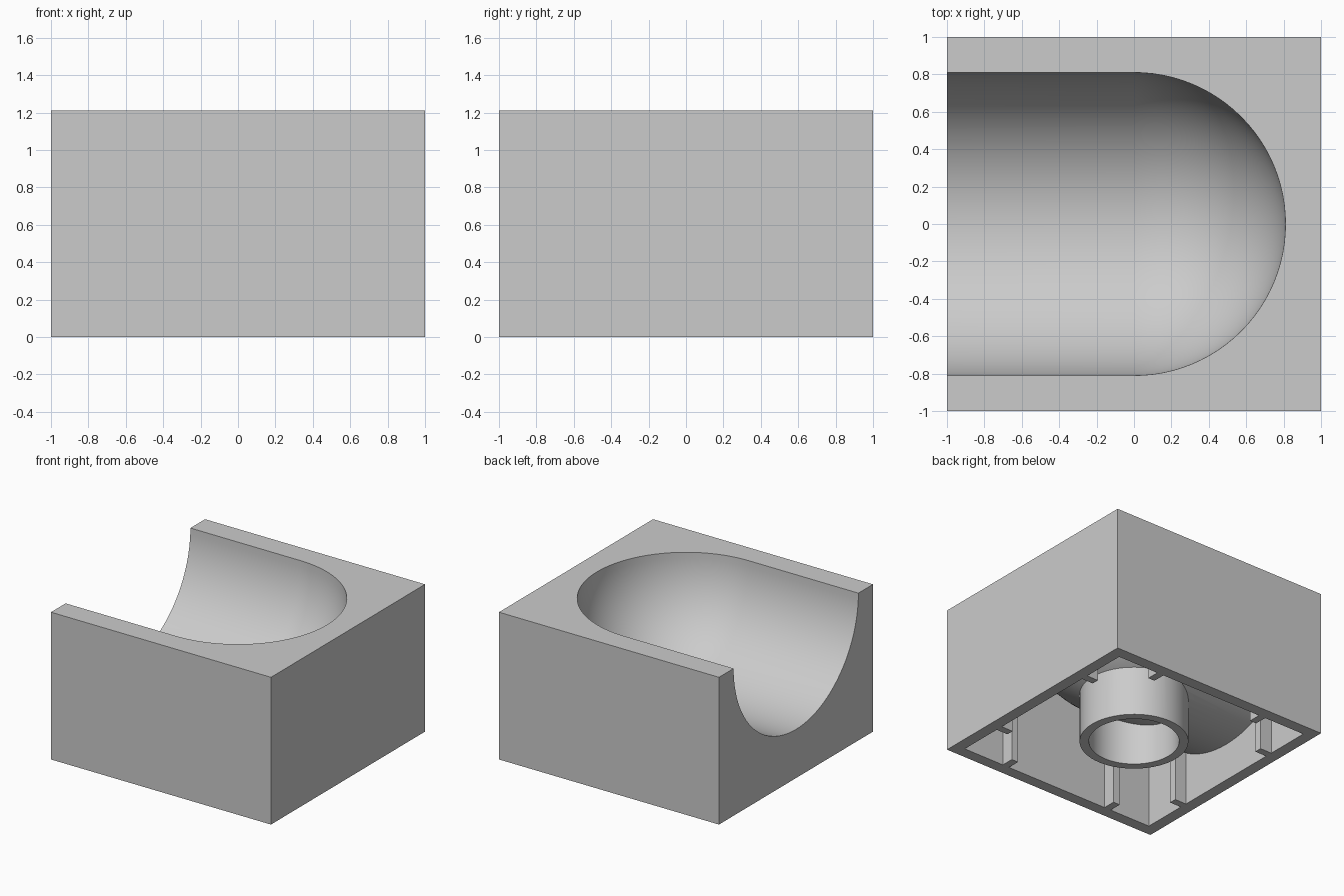
import bpy, bmesh, math

if "Cube" in bpy.data.objects:
    bpy.data.objects.remove(bpy.data.objects["Cube"])

H = 1.21          # block height
WALL = 0.095      # outer wall thickness
IN = 1 - WALL     # inner wall position

grey = bpy.data.materials.new("light_grey")
grey.diffuse_color = (0.6, 0.6, 0.6, 1)
grey.use_nodes = True
grey.node_tree.nodes["Principled BSDF"].inputs["Base Color"].default_value = grey.diffuse_color


def make(name, bm):
    bmesh.ops.recalc_face_normals(bm, faces=bm.faces[:])
    me = bpy.data.meshes.new(name)
    bm.to_mesh(me)
    bm.free()
    me.materials.append(grey)
    ob = bpy.data.objects.new(name, me)
    bpy.context.collection.objects.link(ob)
    return ob


def box(name, x0, x1, y0, y1, z0, z1):
    bm = bmesh.new()
    bmesh.ops.create_cube(bm, size=1)
    for v in bm.verts:
        v.co = ((x0 + x1) / 2 + v.co.x * (x1 - x0),
                (y0 + y1) / 2 + v.co.y * (y1 - y0),
                (z0 + z1) / 2 + v.co.z * (z1 - z0))
    return make(name, bm)


def cylinder(name, r, z0, z1):
    bm = bmesh.new()
    bmesh.ops.create_cone(bm, cap_ends=True, segments=64, radius1=r, radius2=r, depth=z1 - z0)
    bmesh.ops.translate(bm, verts=bm.verts[:], vec=(0, 0, (z0 + z1) / 2))
    return make(name, bm)


def trough(name, r, rows=24, segs=48):
    """Half-round channel running to -x with a quarter-sphere end at +x."""
    bm = bmesh.new()
    levels = [(r, H + 0.3)]
    for i in range(rows + 1):
        a = math.pi / 2 * i / rows
        levels.append((r * math.cos(a), H - r * math.sin(a)))
    rings = []
    for rho, z in levels:
        pts = [(-1.2, -rho)]
        for k in range(segs + 1):
            t = -math.pi / 2 + math.pi * k / segs
            pts.append((rho * math.cos(t), rho * math.sin(t)))
        pts.append((-1.2, rho))
        rings.append([bm.verts.new((x, y, z)) for x, y in pts])
    for a, b in zip(rings, rings[1:]):
        for k in range(len(a) - 1):
            bm.faces.new((a[k], a[k + 1], b[k + 1], b[k]))
    bm.faces.new(rings[0])
    bm.faces.new([q[0] for q in rings] + [q[-1] for q in reversed(rings)])
    bmesh.ops.remove_doubles(bm, verts=bm.verts[:], dist=1e-5)
    return make(name, bm)


def combine(target, other, op):
    m = target.modifiers.new(op, 'BOOLEAN')
    m.operation, m.object, m.solver = op, other, 'EXACT'
    bpy.context.view_layer.objects.active = target
    bpy.ops.object.modifier_apply(modifier=m.name)
    bpy.data.objects.remove(other)


# Hollow underside, leaving the shell of the trough in place
block = box("curved_block", -1, 1, -1, 1, 0, H)
cavity = box("cavity", -IN, IN, -IN, IN, -0.2, H - 0.1)
combine(cavity, trough("trough_shell", 0.9), 'DIFFERENCE')
combine(block, cavity, 'DIFFERENCE')

# Small vertical ribs, two on each inner wall
for s in (-1, 1):
    for c in (-0.5, 0.5):
        a, b = sorted((s * 0.8, s * (IN + 0.04)))
        combine(block, box("rib", a, b, c - 0.03, c + 0.03, 0, H - 0.05), 'UNION')
        combine(block, box("rib", c - 0.03, c + 0.03, a, b, 0, H - 0.05), 'UNION')

# Central tube reaching up into the trough shell
tube = cylinder("tube", 0.41, 0, 0.55)
combine(tube, cylinder("tube_bore", 0.34, -0.2, 0.8), 'DIFFERENCE')
combine(block, tube, 'UNION')

# Rounded trough cut from the top
combine(block, trough("trough_cut", 0.81), 'DIFFERENCE')

bpy.ops.object.select_all(action='DESELECT')
block.select_set(True)
bpy.context.view_layer.objects.active = block
bpy.ops.object.shade_smooth_by_angle(angle=math.radians(30))
